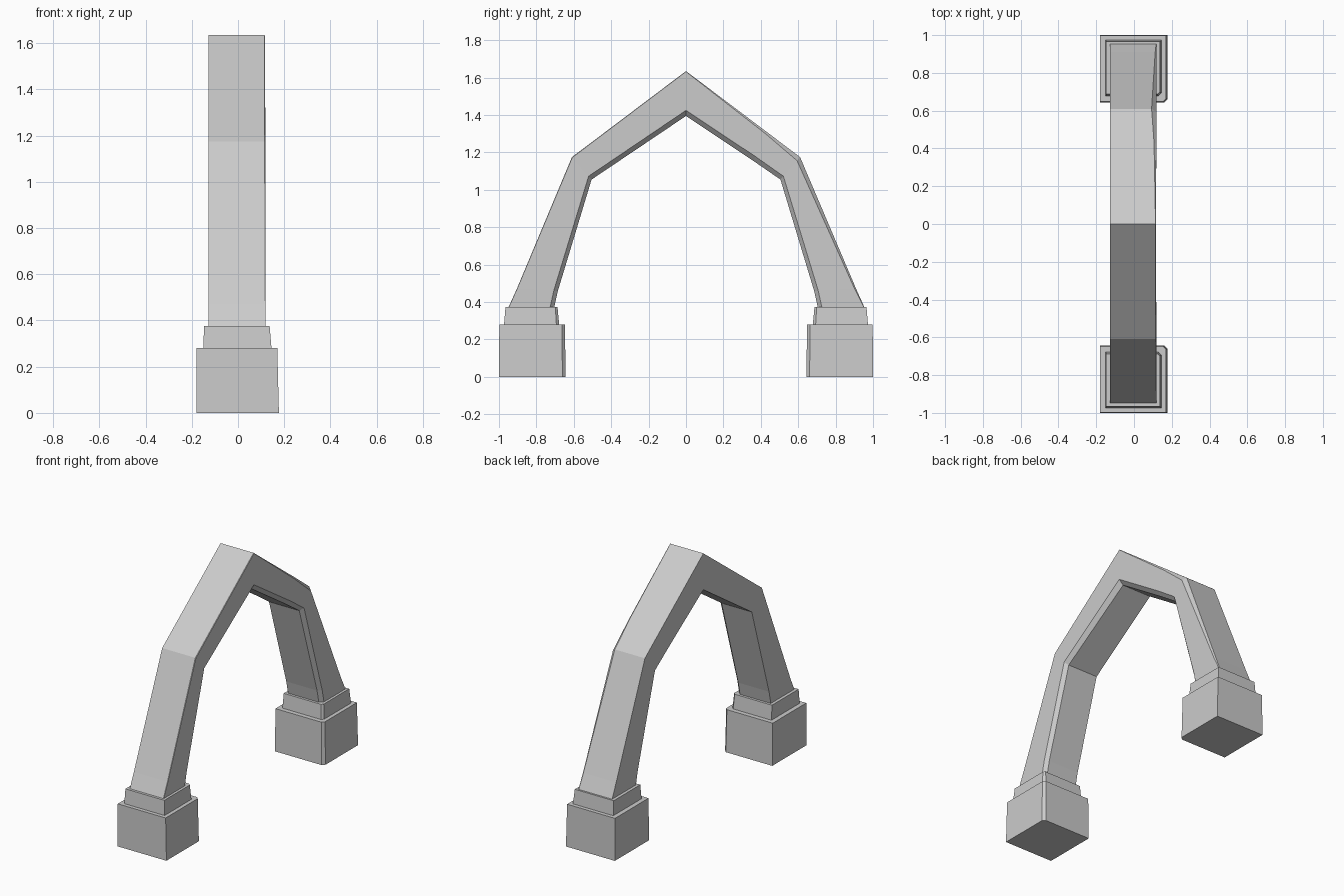
import bpy

if "Cube" in bpy.data.objects:
    bpy.data.objects.remove(bpy.data.objects["Cube"])


def loft(name, rings):
    """Skin a list of equal-length point rings and cap both ends."""
    n = len(rings[0])
    verts = [p for ring in rings for p in ring]
    faces = [(k * n + i, k * n + (i + 1) % n, (k + 1) * n + (i + 1) % n, (k + 1) * n + i)
             for k in range(len(rings) - 1) for i in range(n)]
    faces.append(tuple(reversed(range(n))))
    faces.append(tuple((len(rings) - 1) * n + i for i in range(n)))
    mesh = bpy.data.meshes.new(name)
    mesh.from_pydata(verts, [], faces)
    obj = bpy.data.objects.new(name, mesh)
    bpy.context.collection.objects.link(obj)
    # consistent outward normals
    import bmesh
    bm = bmesh.new()
    bm.from_mesh(mesh)
    bmesh.ops.recalc_face_normals(bm, faces=bm.faces)
    bm.to_mesh(mesh)
    bm.free()
    return obj


def block_ring(side, x0, x1, inner, outer, z, cut):
    """Rectangle with the inner +x corner chamfered; side is -1 or 1 along y."""
    pts = [(x0, outer), (x1, outer), (x1, inner + cut), (x1 - cut, inner), (x0, inner)]
    return [(x, side * y, z) for x, y in pts]


# feet: plinth and stepped collar on each side
for side, label in ((-1, "front"), (1, "back")):
    loft(label + "_plinth", [
        block_ring(side, -0.18, 0.177, 0.643, 1.0, 0.0, 0.018),
        block_ring(side, -0.18, 0.17, 0.648, 0.998, 0.28, 0.015)])
    loft(label + "_collar", [
        block_ring(side, -0.15, 0.145, 0.678, 0.973, 0.278, 0.015),
        block_ring(side, -0.147, 0.137, 0.687, 0.965, 0.375, 0.012)])


def arch_ring(outer, inner, right, wear, cut):
    """Arch section: worn outer +x edge, chamfered inner +x edge."""
    def mix(t):
        return tuple(a + (b - a) * t for a, b in zip(outer, inner))
    depth = sum((a - b) ** 2 for a, b in zip(outer, inner)) ** 0.5
    pts = [(-0.127, 0), (right - wear, 0), (right, wear / depth),
           (right, 1 - cut / depth), (right - cut, 1), (-0.127, 1)]
    return [(x, *mix(t)) for x, t in pts]


# arch: outer point, inner point, right face x, outer wear, inner chamfer
stations = [
    ((-0.95, 0.37), (-0.705, 0.37), 0.12, 0.002, 0.022),
    ((-0.905, 0.47), (-0.685, 0.46), 0.12, 0.002, 0.022),
    ((-0.61, 1.175), (-0.505, 1.055), 0.118, 0.003, 0.024),
    ((0, 1.635), (0, 1.395), 0.117, 0.003, 0.03),
    ((0.43, 1.311), (0.36, 1.155), 0.118, 0.012, 0.026),
    ((0.61, 1.175), (0.505, 1.055), 0.118, 0.025, 0.024),
    ((0.91, 0.47), (0.685, 0.46), 0.12, 0.008, 0.022),
    ((0.955, 0.37), (0.705, 0.37), 0.12, 0.003, 0.022),
]
loft("arch", [arch_ring(*s) for s in stations])
